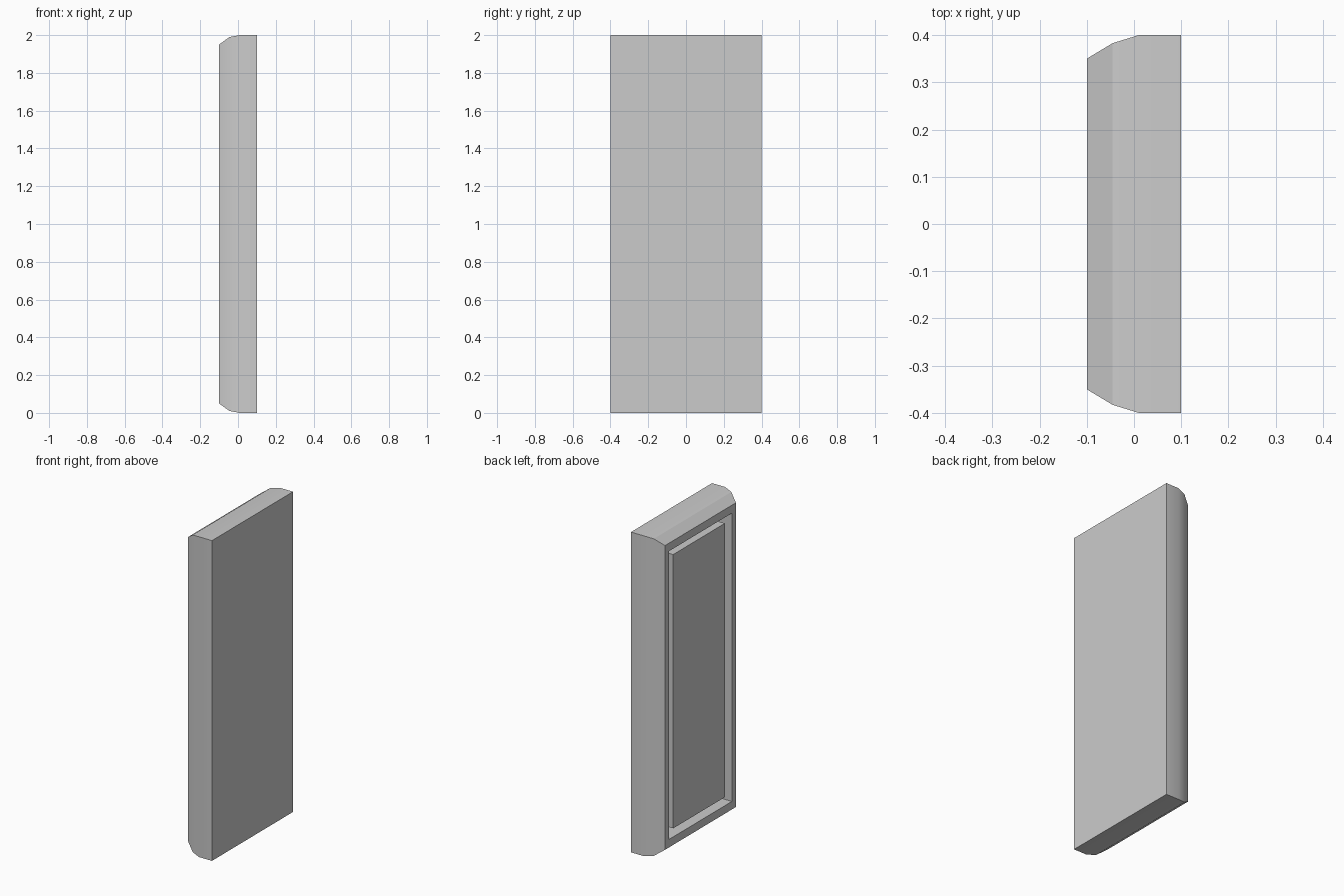
import bpy, bmesh, math

if "Cube" in bpy.data.objects:
    bpy.data.objects.remove(bpy.data.objects["Cube"])


def ring_solid(name, rings, cap_first=True):
    """Bridge rectangular rings (x, half width, bottom inset) into a mesh."""
    bm = bmesh.new()
    loops = []
    for x, hy, inset in rings:
        corners = [(-hy, inset), (hy, inset), (hy, 2 - inset), (-hy, 2 - inset)]
        loops.append([bm.verts.new((x, y, z)) for y, z in corners])
    for a, b in zip(loops, loops[1:]):
        for i in range(4):
            j = (i + 1) % 4
            bm.faces.new((a[i], a[j], b[j], b[i]))
    if cap_first:
        bm.faces.new(loops[0][::-1])
    bm.faces.new(loops[-1])
    # rings run from +x towards -x, so flip everything to face outward
    bmesh.ops.reverse_faces(bm, faces=bm.faces[:])
    if cap_first:
        bmesh.ops.recalc_face_normals(bm, faces=bm.faces[:])
    mesh = bpy.data.meshes.new(name)
    bm.to_mesh(mesh)
    bm.free()
    obj = bpy.data.objects.new(name, mesh)
    bpy.context.collection.objects.link(obj)
    bpy.ops.object.select_all(action='DESELECT')
    obj.select_set(True)
    bpy.context.view_layer.objects.active = obj
    bpy.ops.object.shade_smooth_by_angle(angle=math.radians(20))
    return obj


FLOOR = 0.05   # depth of the recess behind the frame

# Slab with rounded front edges and a deep rectangular recess
ring_solid("door_body", [
    (0.10, 0.40, 0.0),
    (0.01, 0.40, 0.0),
    (-0.045, 0.383, 0.01),
    (-0.10, 0.35, 0.05),
    (-0.10, 0.31, 0.10),
    (FLOOR, 0.31, 0.10),
])

# Raised centre panel, leaving a groove all round; its back sits on the recess floor
ring_solid("centre_panel", [
    (FLOOR, 0.255, 0.145),
    (-0.09, 0.255, 0.145),
])
